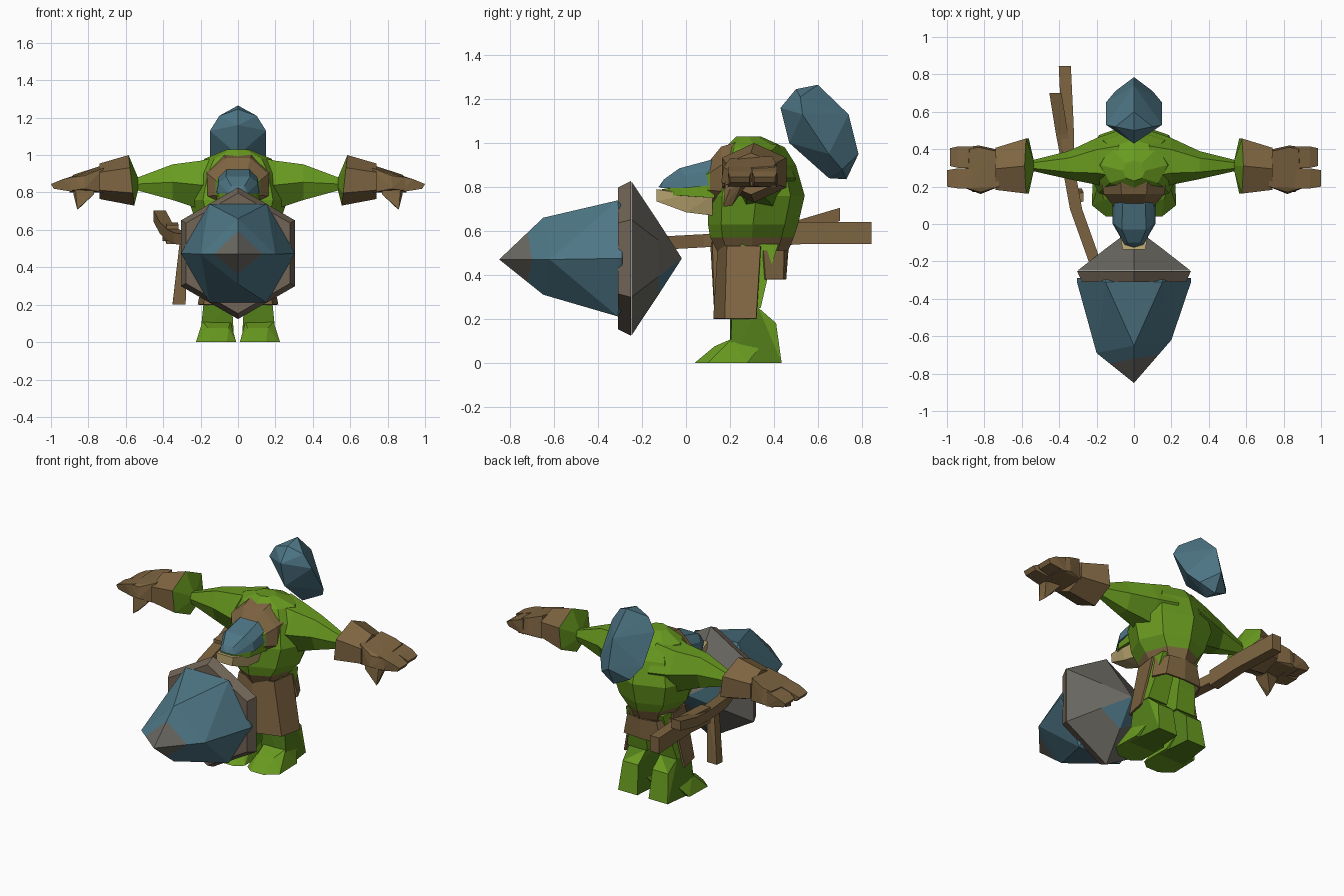
import bpy, bmesh, math
from mathutils import Vector

def material(name, rgb):
    m = bpy.data.materials.new(name)
    m.diffuse_color = (*rgb, 1)
    return m

GREEN = material("leaf green", (0.14, 0.325, 0.014))
DARK_GREEN = material("deep green", (0.085, 0.21, 0.010))
BLUE = material("stone blue", (0.075, 0.18, 0.235))
BROWN = material("bark brown", (0.21, 0.13, 0.053))
TAN = material("pale tan", (0.50, 0.39, 0.165))
RIM = material("rim brown", (0.165, 0.128, 0.093))
GREY = material("worn grey", (0.14, 0.135, 0.118))

def finish(name, bm, mats, rule=None):
    bmesh.ops.remove_doubles(bm, verts=bm.verts, dist=0.0005)
    bmesh.ops.recalc_face_normals(bm, faces=bm.faces)
    if rule:
        for f in bm.faces:
            f.material_index = rule(f.calc_center_median())
    me = bpy.data.meshes.new(name)
    bm.to_mesh(me)
    bm.free()
    for m in mats:
        me.materials.append(m)
    ob = bpy.data.objects.new(name, me)
    bpy.context.collection.objects.link(ob)
    return ob

def loft(name, rings, mats, rule=None, caps=True, closed=True):
    bm = bmesh.new()
    rows = [[bm.verts.new(p) for p in r] for r in rings]
    n = len(rows[0])
    for a, b in zip(rows, rows[1:]):
        for i in range(n if closed else n - 1):
            j = (i + 1) % n
            bm.faces.new((a[i], a[j], b[j], b[i]))
    if caps:
        bm.faces.new(rows[0])
        bm.faces.new(rows[-1])
    return finish(name, bm, mats, rule)

def hull(name, pts, mats, rule=None):
    bm = bmesh.new()
    vs = [bm.verts.new(p) for p in pts]
    bmesh.ops.convex_hull(bm, input=vs)
    bmesh.ops.delete(bm, geom=[v for v in bm.verts if not v.link_faces], context='VERTS')
    return finish(name, bm, mats, rule)

def both(pts):
    # mirrored points for a part lying on the centre line
    return [(s * x, y, z) for x, y, z in pts for s in (1, -1)]

def flip(pts, s):
    return [(s * x, y, z) for x, y, z in pts]

def section_x(x, y0, y1, z0, z1, n=6, lean=0, turn=0):
    # cross-section facing along x
    cy, cz, ry, rz = (y0 + y1) / 2, (z0 + z1) / 2, (y1 - y0) / 2, (z1 - z0) / 2
    angs = [math.tau * i / n + turn for i in range(n)]
    return [(x + lean * math.sin(a), cy + ry * math.cos(a), cz + rz * math.sin(a)) for a in angs]

def section_y(y, rx, rz, cz, n, turn=0):
    return [(rx * math.cos(math.tau * i / n + turn), y,
             cz + rz * math.sin(math.tau * i / n + turn)) for i in range(n)]

def bar(name, path, w, h):
    # rectangular stick along a mostly-y path
    return loft(name, [[(x + a * w, y, z + b * h) for a, b in
                        ((-.5, -.5), (.5, -.5), (.5, .5), (-.5, .5))] for x, y, z in path], [BROWN])

# Torso: rings of (height, front y, back y, half width); the waist is brown
profile = [(0.46, 0.18, 0.43, 0.12), (0.51, 0.14, 0.465, 0.125), (0.57, 0.11, 0.49, 0.165),
           (0.63, 0.10, 0.51, 0.22), (0.76, 0.10, 0.54, 0.265), (0.90, 0.14, 0.50, 0.23),
           (0.98, 0.18, 0.45, 0.18), (1.03, 0.23, 0.34, 0.06)]
rings = []
for z, y0, y1, rx in profile:
    rings.append([(rx * math.cos(math.tau * i / 8), (y0 + y1) / 2 + (y1 - y0) / 2 * math.sin(math.tau * i / 8), z)
                  for i in range(8)])
loft("torso", rings, [GREEN, BROWN], lambda c: int(c.z < 0.56))

# Hood collar: brown sloping ring with a green inner ring
loft("collar", [section_y(0.24, 0.19, 0.175, 0.845, 8, math.pi / 8),
                section_y(0.16, 0.175, 0.155, 0.84, 8, math.pi / 8),
                section_y(0.11, 0.13, 0.105, 0.825, 8, math.pi / 8),
                section_y(0.09, 0.115, 0.09, 0.82, 8, math.pi / 8)],
     [BROWN, GREEN], lambda c: int(c.y < 0.125))

# Head
hull("face", both([(0.115, 0.13, 0.75), (0.115, 0.13, 0.83), (0.1, -0.02, 0.76), (0.1, -0.02, 0.80),
                   (0.045, -0.11, 0.765), (0.045, -0.11, 0.79)]), [GREEN])
hull("cap", both([(0.117, 0.12, 0.81), (0.114, 0.0, 0.795), (0.05, -0.11, 0.795), (0.06, 0.12, 0.925),
                  (0.065, -0.03, 0.885), (0.105, 0.12, 0.88), (0.105, 0.0, 0.85), (0.035, -0.10, 0.835)])
     + [(0, -0.125, 0.80)], [BLUE])
hull("jaw", both([(0.09, 0.12, 0.76), (0.09, 0.0, 0.765), (0.06, -0.135, 0.79), (0.055, -0.135, 0.735),
                  (0.07, 0.0, 0.685), (0.06, 0.12, 0.67)]), [TAN])

for s, side in ((1, "right"), (-1, "left")):
    # Tapering arm that flares into the glove cuff
    arm = [section_x(0.08, 0.17, 0.50, 0.66, 1.02), section_x(0.20, 0.21, 0.46, 0.69, 0.99),
           section_x(0.35, 0.24, 0.39, 0.745, 0.965), section_x(0.55, 0.285, 0.34, 0.81, 0.88)]
    loft(side + "_arm", [flip(r, s) for r in arm], [GREEN, DARK_GREEN],
         lambda c: int(c.z < 0.80 and abs(c.x) < 0.3))
    t = math.pi / 6
    cuff = [section_x(0.535, 0.285, 0.34, 0.81, 0.88, turn=t),
            section_x(0.57, 0.14, 0.48, 0.73, 1.0, lean=0.015, turn=t),
            section_x(0.74, 0.165, 0.425, 0.765, 0.955, turn=t)]
    loft(side + "_cuff", [flip(r, s) for r in cuff], [GREEN, BROWN], lambda c: int(abs(c.x) > 0.575))

    # Hand: palm, two broad fingers, thumb
    hull(side + "_palm", flip([(0.72, 0.2, 0.80), (0.72, 0.2, 0.93), (0.74, 0.40, 0.80), (0.74, 0.39, 0.94),
         (0.82, 0.16, 0.82), (0.82, 0.17, 0.89), (0.83, 0.42, 0.81), (0.83, 0.41, 0.91),
         (0.90, 0.19, 0.81), (0.89, 0.19, 0.88), (0.90, 0.41, 0.80), (0.88, 0.40, 0.895)], s), [BROWN])
    for name, y0, y1, tip in (("front", 0.19, 0.298, 1.0), ("back", 0.30, 0.415, 0.985)):
        hull(f"{side}_{name}_finger", flip([(0.86, y0, 0.80), (0.86, y1, 0.80), (0.86, y0, 0.89), (0.86, y1, 0.895),
             (0.94, y0, 0.87), (0.94, y1, 0.87), (tip, y0 + .01, 0.845), (tip, y1 - .01, 0.845),
             (tip - .015, y0 + .01, 0.82), (tip - .015, y1 - .01, 0.82)], s), [BROWN])
    hull(side + "_thumb", flip([(0.77, 0.19, 0.86), (0.77, 0.18, 0.79), (0.78, 0.27, 0.80), (0.87, 0.18, 0.84),
         (0.88, 0.26, 0.82), (0.88, 0.20, 0.79), (0.86, 0.17, 0.71), (0.85, 0.21, 0.715)], s), [BROWN])

    # Leg and pointed boot
    leg = [(0.54, 0.02, 0.13, 0.25, 0.42), (0.38, 0.025, 0.15, 0.23, 0.37), (0.25, 0.035, 0.175, 0.20, 0.34)]
    loft(side + "_leg", [[(s * x, y, z) for x, y in ((a, c), (b, c), (b, d), (a, d))]
                         for z, a, b, c, d in leg], [GREEN])
    hull(side + "_shin", flip([(0.035, 0.20, 0.25), (0.18, 0.21, 0.25), (0.17, 0.33, 0.25), (0.05, 0.33, 0.25),
         (0.05, 0.41, 0.18), (0.16, 0.41, 0.18), (0.04, 0.435, 0), (0.175, 0.435, 0),
         (0.02, 0.20, 0), (0.205, 0.20, 0)], s), [GREEN, DARK_GREEN], lambda c: int(c.y < 0.36))
    hull(side + "_foot", flip([(0.01, 0.08, 0), (0.06, 0.04, 0), (0.15, 0.04, 0), (0.225, 0.10, 0), (0.22, 0.28, 0),
         (0.01, 0.28, 0), (0.05, 0.13, 0.075), (0.16, 0.13, 0.075), (0.04, 0.21, 0.11), (0.19, 0.21, 0.11),
         (0.17, 0.35, 0.09), (0.04, 0.35, 0.09)], s), [GREEN])

# Skirt: front apron wrapping the hips, and a short back flap
def sheet(name, top, bottom):
    ob = loft(name, [top, bottom], [BROWN], caps=False, closed=False)
    mod = ob.modifiers.new("thickness", 'SOLIDIFY')
    mod.thickness = 0.012
    mod.offset = 0

def wrap(pts, z):
    # outline from one hip through the centre to the other hip
    return [(-x, y, z) for x, y in pts[:-1]] + [(x, y, z) for x, y in reversed(pts)]

sheet("front_apron", wrap([(0.14, 0.34), (0.12, 0.19), (0, 0.15)], 0.53),
      wrap([(0.21, 0.32), (0.18, 0.18), (0, 0.13)], 0.20))
sheet("back_flap", wrap([(0.135, 0.35), (0.10, 0.44), (0, 0.46)], 0.51),
      wrap([(0.165, 0.36), (0.125, 0.44), (0, 0.45)], 0.38))

# Stone slab floating behind the shoulders
outline = [(0.43, 1.16), (0.50, 1.245), (0.60, 1.265), (0.74, 1.13), (0.785, 0.95),
           (0.73, 0.835), (0.65, 0.84), (0.47, 1.0)]
hull("back_stone", [(0, y, z) for y, z in outline] +
     both([(0.10, 0.52, 1.21), (0.10, 0.71, 0.88), (0.15, 0.53, 1.13), (0.15, 0.65, 0.95)]), [BLUE])

# Hammer head: blue stone with a worn tip, hexagonal rim and rear cone
CZ = 0.475
tip = Vector((0, -0.85, 0.47))
square = [Vector(p) for p in ((0, -0.65, 0.66), (0.2, -0.62, 0.47), (0, -0.65, 0.31), (-0.2, -0.69, 0.47))]
hull("hammer_stone", section_y(-0.29, 0.305, 0.27, CZ, 6) + section_y(-0.31, 0.305, 0.305, CZ, 6) + square, [BLUE])
worn = [tip.lerp(p, 0.65) for p in square]
hull("hammer_point", square + worn, [BLUE])
hull("hammer_worn_tip", worn + [tip], [GREY])
H = math.pi / 6
loft("hammer_rim", [section_y(-0.31, 0.322, 0.322, CZ, 6, H), section_y(-0.25, 0.352, 0.352, CZ, 6, H)], [RIM])
loft("hammer_rear_cone", [section_y(-0.249, 0.348, 0.352, CZ, 6, H), section_y(-0.125, 0.165, 0.165, CZ, 6, H),
                          section_y(-0.02, 0.002, 0.002, CZ, 6, H)], [GREY, BLUE],
     lambda c: int(c.y > -0.15 and (c.x < -0.05 or c.z < CZ - 0.03)))

# Crooked handle with a forked end and a hanging strip of bark
bar("handle", [(-0.21, -0.20, 0.54), (-0.31, 0.08, 0.555), (-0.35, 0.30, 0.575),
               (-0.385, 0.48, 0.61), (-0.42, 0.70, 0.675)], 0.065, 0.06)
bar("handle_fork", [(-0.35, 0.30, 0.575), (-0.355, 0.53, 0.59), (-0.37, 0.845, 0.59)], 0.065, 0.10)
hull("hanging_strip", [(-0.31, 0.11, 0.55), (-0.27, 0.12, 0.55), (-0.31, 0.16, 0.53), (-0.27, 0.17, 0.53),
                       (-0.35, 0.13, 0.20), (-0.28, 0.13, 0.20), (-0.35, 0.19, 0.205), (-0.28, 0.19, 0.205)], [BROWN])
